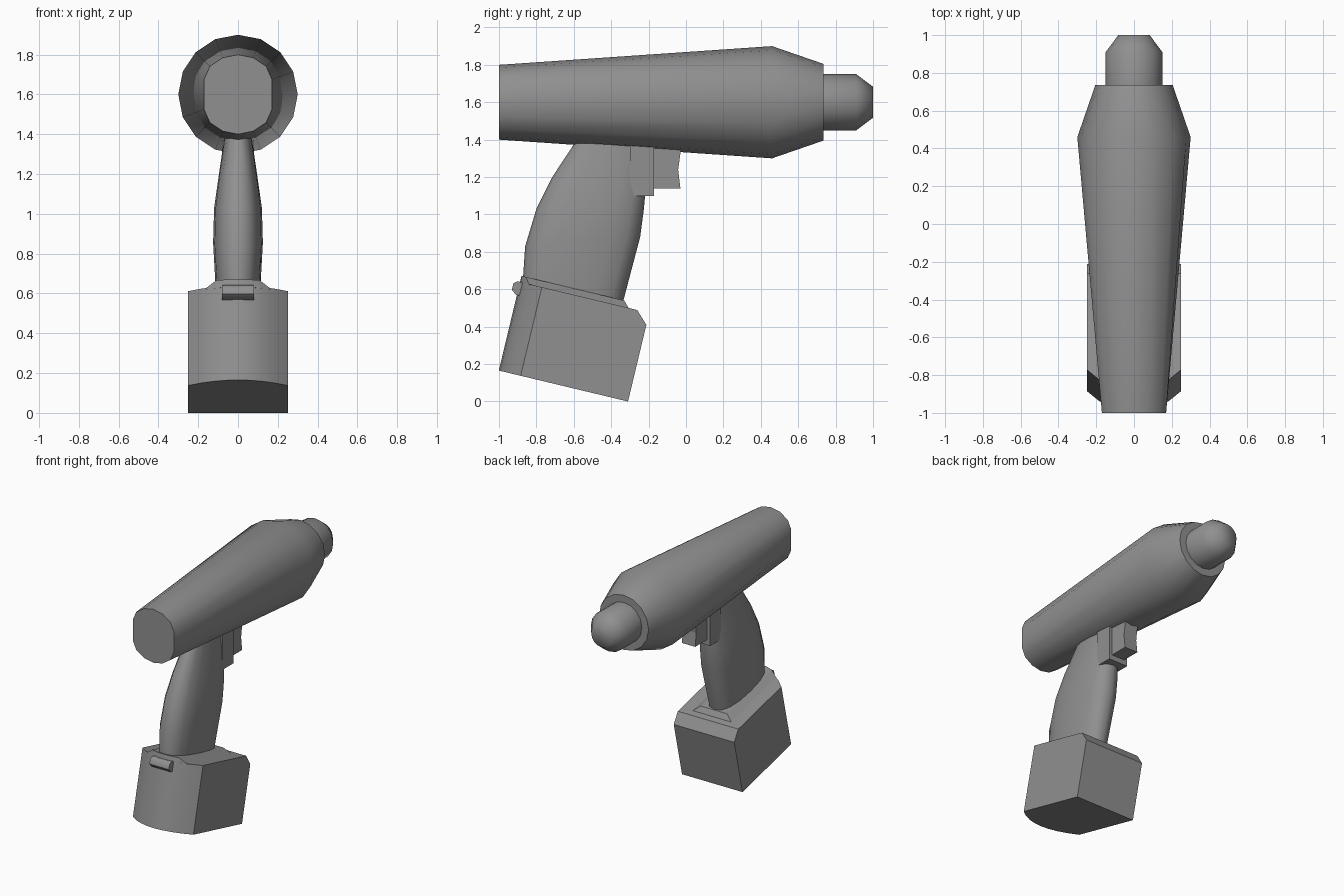
import bpy, bmesh, math

cube = bpy.data.objects.get("Cube")
if cube:
    bpy.data.objects.remove(cube, do_unlink=True)

grey = bpy.data.materials.new("tool grey")
grey.use_nodes = True
COLOUR = (0.28, 0.28, 0.28, 1)
grey.diffuse_color = COLOUR
grey.node_tree.nodes["Principled BSDF"].inputs["Base Color"].default_value = COLOUR


def loft(name, rings, smooth_angle=None):
    """Skin a closed solid through rings that share a point count."""
    bm = bmesh.new()
    loops = [[bm.verts.new(p) for p in ring] for ring in rings]
    n = len(loops[0])
    for a, b in zip(loops, loops[1:]):
        for i in range(n):
            j = (i + 1) % n
            bm.faces.new((a[i], a[j], b[j], b[i]))
    bm.faces.new(loops[0])
    bm.faces.new(loops[-1])
    bmesh.ops.recalc_face_normals(bm, faces=bm.faces)
    mesh = bpy.data.meshes.new(name)
    bm.to_mesh(mesh)
    bm.free()
    mesh.materials.append(grey)
    obj = bpy.data.objects.new(name, mesh)
    bpy.context.collection.objects.link(obj)
    if smooth_angle:
        mesh.shade_smooth()
        mesh.set_sharp_from_angle(angle=math.radians(smooth_angle))
    return obj


def circle(y, radius, limit=1.0, sides=16):
    """Ring around the barrel axis, its sides trimmed flat at the limit."""
    ring = []
    for i in range(sides):
        a = math.tau * i / sides
        x = max(-limit, min(limit, radius * math.cos(a)))
        ring.append((x, y, 1.6 + radius * math.sin(a)))
    return ring


def prism(name, outline, half_width):
    """Extrude a (y, z) outline across x."""
    return loft(name, [[(s * half_width, y, z) for y, z in outline] for s in (-1, 1)])


def tilted(x, u, v):
    """Place a point in the leaning frame of the battery."""
    return (x, -0.31 - 0.973 * u + 0.233 * v, 0.233 * u + 0.973 * v)


def plan(half_width, start, v, steps=8):
    """Battery plan: straight back edge and a bowed far edge."""
    ring = [tilted(-half_width, start, v), tilted(half_width, start, v)]
    for i in range(steps + 1):
        x = half_width * (1 - 2 * i / steps)
        ring.append(tilted(x, 0.59 + 0.12 * (1 - (x / 0.25) ** 2), v))
    return ring


# Barrel and rounded nozzle
loft("barrel", [circle(-1, 0.2, 0.17), circle(0.46, 0.3), circle(0.735, 0.205)], 40)
loft("nozzle", [circle(0.7, 0.15), circle(0.91, 0.15), circle(1.0, 0.083)], 60)

# Handle: rear point, front point and half width of each section
sections = [
    ((-0.57, 1.42), (-0.19, 1.40), 0.065),
    ((-0.715, 1.20), (-0.215, 1.14), 0.10),
    ((-0.80, 1.03), (-0.225, 1.03), 0.12),
    ((-0.86, 0.83), (-0.245, 0.88), 0.125),
    ((-0.872, 0.65), (-0.34, 0.52), 0.11),
]
rings = []
for rear, front, width in sections:
    ring = []
    for i in range(16):
        c, s = math.cos(math.tau * i / 16), math.sin(math.tau * i / 16)
        x = math.copysign(abs(c) ** 0.8, c) * width
        t = 0.5 + 0.5 * math.copysign(abs(s) ** 0.8, s)
        ring.append((x, rear[0] + (front[0] - rear[0]) * t,
                     rear[1] + (front[1] - rear[1]) * t))
    rings.append(ring)
loft("handle", rings, 50)

# Trigger and its housing
prism("trigger_housing", [(-0.3, 1.1), (-0.17, 1.1), (-0.17, 1.4), (-0.3, 1.4)], 0.08)
prism("trigger", [(-0.2, 1.14), (-0.03, 1.14), (-0.042, 1.24), (-0.025, 1.36), (-0.2, 1.36)], 0.055)

# Battery pack with a chamfered edge, and the collar under the handle
loft("battery", [plan(0.25, 0, 0), plan(0.25, 0, 0.421), plan(0.25, 0.066, 0.487)], 25)
loft("battery_collar", [plan(0.17, 0.107, 0.48), plan(0.11, 0.145, 0.52)])

# Release latch with softened outer edges
latch = [(0.66, 0.415), (0.715, 0.415), (0.743, 0.435), (0.743, 0.47), (0.725, 0.487), (0.66, 0.487)]
loft("latch", [[tilted(x, u, v) for u, v in latch] for x in (-0.08, 0.08)], 50)
